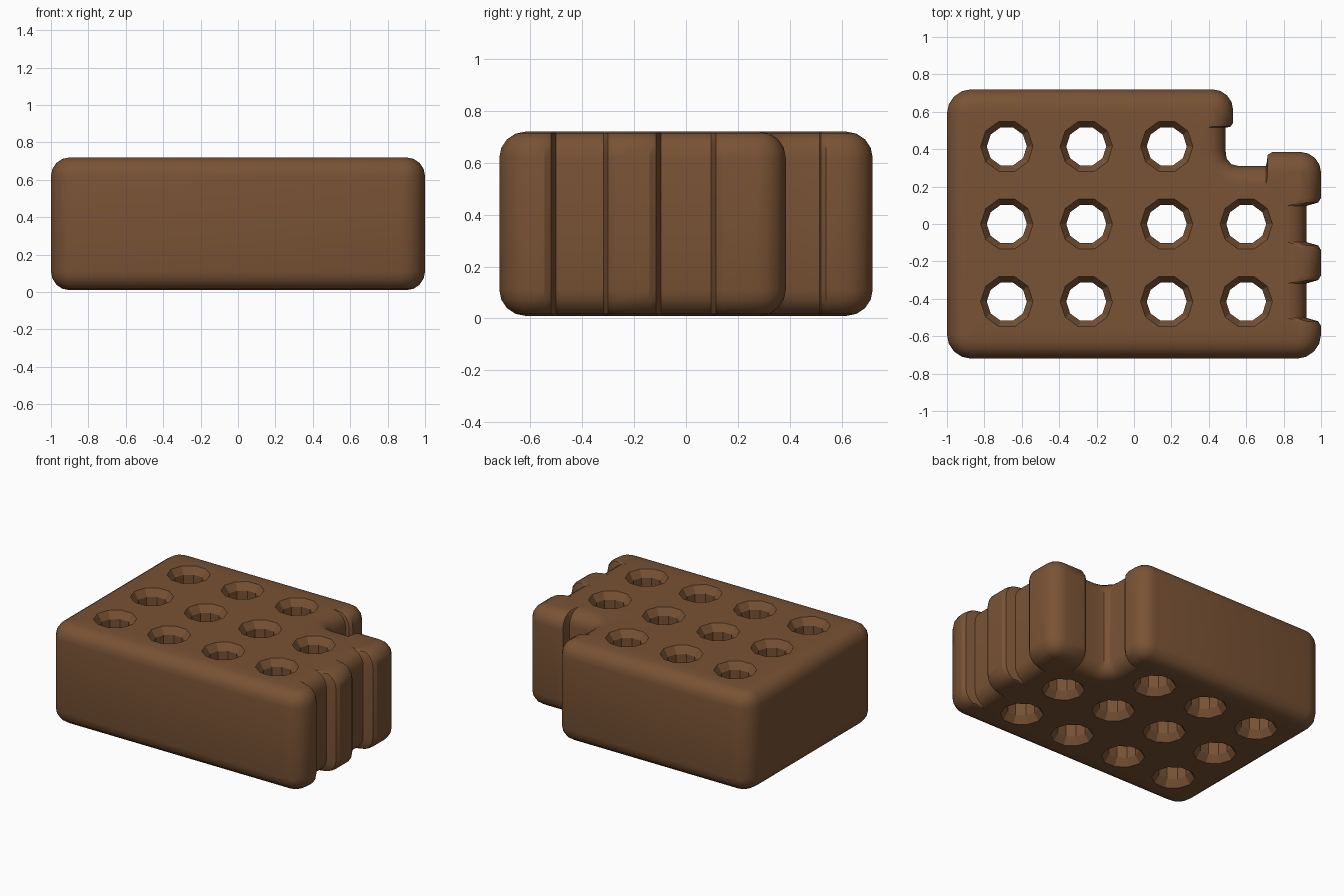
import bpy, bmesh
from math import sin, cos, pi, radians

if "Cube" in bpy.data.objects:
    bpy.data.objects.remove(bpy.data.objects["Cube"])

Z0, Z1, RIM = 0.01, 0.72, 0.10


def arc(cx, cy, r, start):
    """Quarter-round corner: (x, y, inward x, inward y) points, anticlockwise."""
    pts = []
    for i in range(5):
        a = radians(start + 22.5 * i)
        pts.append((cx + r * cos(a), cy + r * sin(a), -cos(a), -sin(a)))
    return pts


def groove(y0, y1):
    """Tooth groove in the right side, running upward in y."""
    xy = [(1, y0 - .035), (.985, y0 - .01), (.95, y0), (.922, y0 + .008),
          (.922, y1 - .008), (.95, y1), (.985, y1 + .01), (1, y1 + .035)]
    return [(x, y, -1, 0) for x, y in xy]


# biscuit outline with tooth grooves and the bitten corner
outline = arc(-.87, -.59, .13, 180) + arc(.87, -.59, .13, 270)
outline += groove(-.51, -.31) + groove(-.105, .105)
outline += arc(.89, .275, .11, 0)
outline += [(.74, .385, 0, -1), (.715, .37, 0, -1), (.71, .33, 0, -1),
            (.705, .31, 0, -1), (.56, .31, 0, -1), (.52, .32, -.4, -.9),
            (.495, .35, -.9, -.4), (.49, .39, -1, 0), (.49, .515, -1, 0),
            (.515, .52, -1, 0), (.53, .54, -1, 0)]
outline += arc(.42, .61, .11, 0) + arc(-.87, .59, .13, 90)

# rounded rim: (inset, height) from bottom to top
steps = [(RIM * (1 - sin(a)), RIM * (1 - cos(a))) for a in (i * pi / 8 for i in range(5))]
profile = [(d, Z0 + h) for d, h in steps] + [(d, Z1 - h) for d, h in reversed(steps)]

bm = bmesh.new()


def loft(rings):
    """Join vertex rings with quads; return the bottom and top edge loops."""
    rings = [[bm.verts.new(p) for p in ring] for ring in rings]
    n = len(rings[0])
    for a, b in zip(rings, rings[1:]):
        for i in range(n):
            j = (i + 1) % n
            bm.faces.new((a[i], a[j], b[j], b[i]))
    return [[bm.edges.get((r[i], r[(i + 1) % n])) for i in range(n)]
            for r in (rings[0], rings[-1])]


# outer wall
bottom, top = loft([[(x + nx * d, y + ny * d, z) for x, y, nx, ny in outline]
                    for d, z in profile])

# chamfered through holes, skipping the bitten corner
hole_profile = [(.14, Z0), (.107, Z0 + .05), (.107, Z1 - .05), (.14, Z1)]
for cx in (-.68, -.255, .175, .60):
    for cy in (-.415, 0, .415):
        if cx > .5 and cy > .3:
            continue
        lo, hi = loft([[(cx + r * cos(k * pi / 5), cy + r * sin(k * pi / 5), z)
                        for k in range(10)] for r, z in hole_profile])
        bottom += lo
        top += hi

# flat top and bottom around the holes
for edges in (bottom, top):
    bmesh.ops.triangle_fill(bm, edges=edges, use_beauty=True, use_dissolve=False)
bmesh.ops.recalc_face_normals(bm, faces=bm.faces)

mesh = bpy.data.meshes.new("biscuit")
bm.to_mesh(mesh)
bm.free()
biscuit = bpy.data.objects.new("biscuit", mesh)
bpy.context.collection.objects.link(biscuit)

mat = bpy.data.materials.new("baked_brown")
mat.diffuse_color = (.19, .085, .035, 1)
mat.use_nodes = True
mat.node_tree.nodes["Principled BSDF"].inputs["Base Color"].default_value = mat.diffuse_color
mesh.materials.append(mat)

bpy.context.view_layer.objects.active = biscuit
biscuit.select_set(True)
bpy.ops.object.shade_smooth_by_angle(angle=radians(30))
